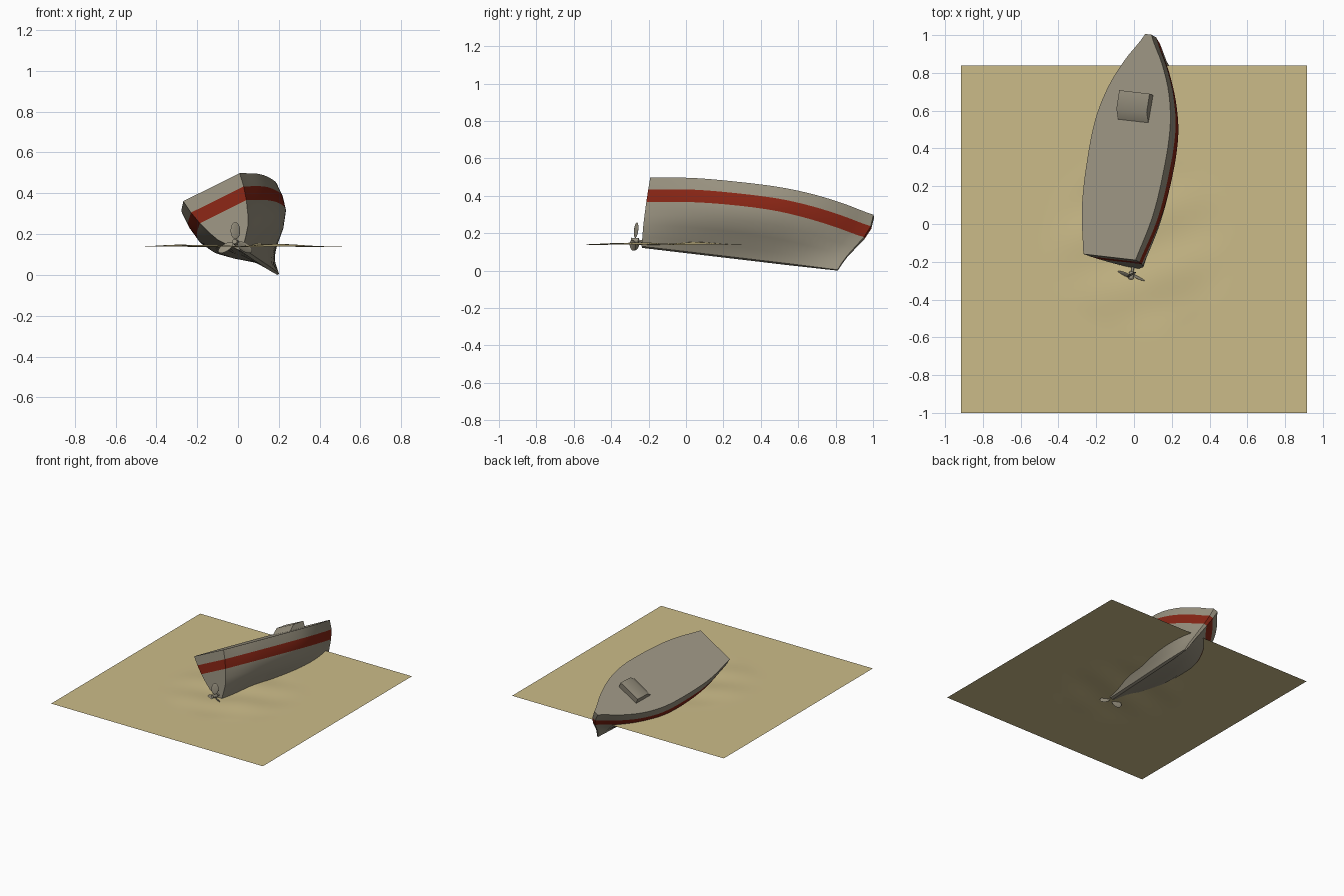
import bpy, bmesh, math
from mathutils import Matrix, Vector

if "Cube" in bpy.data.objects:
    bpy.data.objects.remove(bpy.data.objects["Cube"])

def material(name, rgb):
    m = bpy.data.materials.new(name)
    m.diffuse_color = (*rgb, 1)
    m.use_nodes = True
    m.node_tree.nodes["Principled BSDF"].inputs["Base Color"].default_value = m.diffuse_color
    return m

GREY = material("weathered grey", (0.31, 0.28, 0.21))
RED = material("dark red", (0.24, 0.018, 0.007))
SAND = material("sand", (0.60, 0.50, 0.25))

# Boat frame: x = beam, y = forward, z = up, origin at the middle of the stern deck
f = Vector((0.17, 0.975, -0.115)).normalized()
r = Vector((0.88, -0.11, 0.44))
r = (r - f * r.dot(f)).normalized()
u = r.cross(f)
BOAT = Matrix((r, f, u)).transposed().to_4x4()
BOAT.translation = (-0.13, -0.175, 0.43)

def finish(name, bm, mats, matrix=None, angle=35):
    bmesh.ops.recalc_face_normals(bm, faces=bm.faces)
    if matrix:
        bm.transform(matrix)
    me = bpy.data.meshes.new(name)
    bm.to_mesh(me)
    bm.free()
    for m in mats:
        me.materials.append(m)
    ob = bpy.data.objects.new(name, me)
    bpy.context.collection.objects.link(ob)
    bpy.ops.object.select_all(action='DESELECT')
    ob.select_set(True)
    bpy.context.view_layer.objects.active = ob
    bpy.ops.object.shade_smooth_by_angle(angle=math.radians(angle))
    return ob

# Hull lines: half widths along the length for each height level
T = [0, .2, .4, .6, .75, .88, .96, 1]
LEVELS = [  # height, stem position, half widths
    (0, 1.205, [.155, .21, .228, .222, .18, .108, .045, .018]),
    (-.068, 1.202, [.145, .207, .228, .222, .176, .103, .042, .015]),
    (-.135, 1.177, [.128, .19, .217, .21, .162, .092, .035, .012]),
    (-.2, 1.138, [.105, .16, .182, .17, .13, .07, .025, .010]),
    (-.25, 1.108, [.083, .118, .128, .117, .085, .045, .018, .008]),
    (-.3, 1.085, [.045, .055, .052, .046, .035, .02, .012, .008]),
    (-.342, 1.07, [.01, .01, .01, .01, .01, .008, .006, .005]),
]

def curve(ws, t):
    # smooth interpolation through the stations
    i = min(max(k for k in range(len(T)) if T[k] <= t), len(T) - 2)
    def slope(k):
        a, b = max(k - 1, 0), min(k + 1, len(T) - 1)
        return (ws[b] - ws[a]) / (T[b] - T[a])
    h = T[i + 1] - T[i]
    s = (t - T[i]) / h
    return ((2*s**3 - 3*s*s + 1) * ws[i] + (s**3 - 2*s*s + s) * h * slope(i)
            + (3*s*s - 2*s**3) * ws[i + 1] + (s**3 - s*s) * h * slope(i + 1))

# Hull with flat deck, transom and painted band
bm = bmesh.new()
N = 32
sides = {}
for sx in (-1, 1):
    for j, (z, stem, ws) in enumerate(LEVELS):
        for i in range(N + 1):
            t = i / N
            sides[sx, j, i] = bm.verts.new((sx * curve(ws, t), t * stem, z))

def quad(keys, band):
    bm.faces.new([sides[k] for k in keys]).material_index = 1 if band == 1 else 0

last = len(LEVELS) - 1
for j in range(last):
    for sx in (-1, 1):
        for i in range(N):
            quad([(sx, j, i), (sx, j, i + 1), (sx, j + 1, i + 1), (sx, j + 1, i)], j)
    for i in (0, N):  # transom and stem face
        quad([(-1, j, i), (1, j, i), (1, j + 1, i), (-1, j + 1, i)], j)
for j in (0, last):  # deck and keel
    for i in range(N):
        quad([(-1, j, i), (1, j, i), (1, j, i + 1), (-1, j, i + 1)], -1)
finish("hull", bm, [GREY, RED], BOAT)

# Low hatch on the foredeck, ramped on its aft side
bm = bmesh.new()
profile = [(.73, -.005), (.785, .04), (.885, .045), (.885, -.005)]
rows = [[bm.verts.new((x, y, z)) for y, z in profile] for x in (-.09, .09)]
for k in range(4):
    n = (k + 1) % 4
    bm.faces.new((rows[0][k], rows[0][n], rows[1][n], rows[1][k]))
for row in rows:
    bm.faces.new(row)
finish("deck_hatch", bm, [GREY], BOAT, 45)

# Propeller: shaft, hub and three twisted blades
bm = bmesh.new()
for radius, length, y in ((.007, .07, -.02), (.015, .04, -.045)):
    bmesh.ops.create_cone(bm, cap_ends=True, segments=16, radius1=radius, radius2=radius * .8,
                          depth=length, matrix=Matrix.Translation((0, y, 0)) @ Matrix.Rotation(math.pi / 2, 4, 'X'))
for k in range(3):
    m = (Matrix.Translation((0, -.045, 0))
         @ Matrix.Rotation(math.radians(26 + 120 * k), 4, 'Y')
         @ Matrix.Translation((0, 0, .055))
         @ Matrix.Rotation(math.radians(35), 4, 'Z')
         @ Matrix.Diagonal((.026, .004, .042, 1)))
    bmesh.ops.create_uvsphere(bm, u_segments=16, v_segments=10, radius=1, matrix=m)
finish("propeller", bm, [GREY], BOAT @ Matrix.Translation((-.005, 0, -.305)))

# Sand sheet, gently rippled around the stern
bm = bmesh.new()
bmesh.ops.create_grid(bm, x_segments=64, y_segments=64, size=1)
for v in bm.verts:
    x, y = v.co.x * .915, v.co.y * .92 - .08
    d = math.hypot(x - .03, y + .1) / .5
    fade = max(0, 1 - d * d)
    bump = .006 * math.sin(13 * x + 5 * y) + .005 * math.sin(17 * y - 6 * x + 1)
    v.co = (x, y, .14 + fade * (bump + .004))
finish("sand", bm, [SAND])
